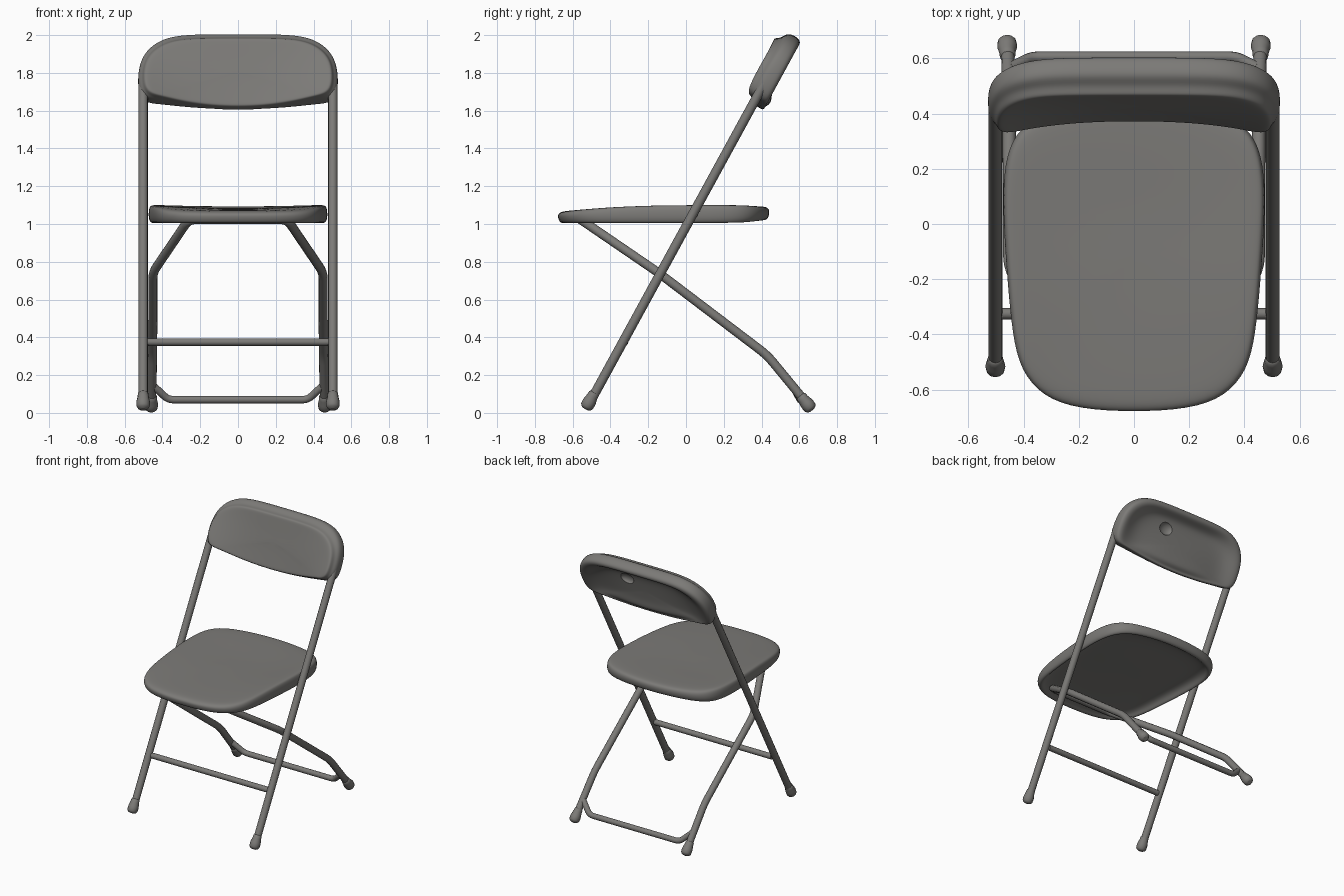
import bpy
import bmesh
from mathutils import Vector

cube = bpy.data.objects.get("Cube")
if cube:
    bpy.data.objects.remove(cube, do_unlink=True)

GREY = (0.2, 0.195, 0.185, 1)
grey = bpy.data.materials.new("warm grey")
grey.use_nodes = True
grey.diffuse_color = GREY
grey.node_tree.nodes["Principled BSDF"].inputs["Base Color"].default_value = GREY


def activate(ob):
    bpy.ops.object.select_all(action='DESELECT')
    ob.select_set(True)
    bpy.context.view_layer.objects.active = ob


def tube(name, points, radius, scales=None):
    """Round tube along a path, optionally tapered."""
    cu = bpy.data.curves.new(name, 'CURVE')
    cu.dimensions = '3D'
    cu.bevel_depth = radius
    cu.bevel_resolution = 4
    cu.use_fill_caps = True
    sp = cu.splines.new('POLY')
    sp.points.add(len(points) - 1)
    for i, p in enumerate(points):
        sp.points[i].co = (*p, 1)
        sp.points[i].radius = scales[i] if scales else 1
    ob = bpy.data.objects.new(name, cu)
    bpy.context.collection.objects.link(ob)
    cu.materials.append(grey)
    activate(ob)
    bpy.ops.object.convert(target='MESH')
    bpy.ops.object.shade_smooth_by_angle(angle=0.9)


def rounded(points, cut=0.05):
    """Soften the inner corners of a path."""
    pts = [Vector(p) for p in points]
    out = [pts[0]]
    for a, b, c in zip(pts, pts[1:], pts[2:]):
        p, q = b + (a - b).normalized() * cut, b + (c - b).normalized() * cut
        out += [p.lerp(b, t).lerp(b.lerp(q, t), t) for t in (0, .25, .5, .75, 1)]
    return out + [pts[-1]]


def foot(name, tip, toward):
    """Rubber cap: bulb at the ground, tapering up the leg."""
    tip = Vector(tip)
    d = (Vector(toward) - tip).normalized()
    steps = (0, .006, .016, .035, .05, .075, .095, .1)
    tube(name, [tip + d * s for s in steps], 0.036,
         (.4, .75, .95, 1, .97, .82, .78, .6))


def mirrored(half):
    """Complete a half outline that starts and ends on the centre line."""
    return half + [(-x, v) for x, v in reversed(half[1:-1])]


def shell(name, rings):
    """Skin rings of points; the first and last are closed with a fan."""
    bm = bmesh.new()
    rows = [[bm.verts.new(p) for p in r] for r in rings]
    n = len(rows[0])
    for a, b in zip(rows, rows[1:]):
        for i in range(n):
            j = (i + 1) % n
            bm.faces.new((a[i], a[j], b[j], b[i]))
    for r in (rows[0], rows[-1]):
        mid = bm.verts.new(sum((v.co for v in r), Vector()) / n)
        for i in range(n):
            bm.faces.new((r[i], r[(i + 1) % n], mid))
    bmesh.ops.recalc_face_normals(bm, faces=bm.faces)
    me = bpy.data.meshes.new(name)
    bm.to_mesh(me)
    bm.free()
    me.materials.append(grey)
    ob = bpy.data.objects.new(name, me)
    bpy.context.collection.objects.link(ob)
    activate(ob)
    bpy.ops.object.shade_smooth()
    mod = ob.modifiers.new("smooth", 'SUBSURF')
    mod.levels = mod.render_levels = 2
    return ob


# Seat: dished moulded shell with a turned-down rim and shallow hollow underside
seat_outline = mirrored([(0, -.68), (.2, -.67), (.33, -.625), (.41, -.53),
                         (.44, -.4), (.458, -.2), (.472, 0), (.474, .18),
                         (.445, .31), (.36, .39), (.2, .43), (0, .445)])


def seat_top(x, y):
    dip = .02 * (1 - (x / .48) ** 2) * max(0, 1 - ((y + .1) / .55) ** 2)
    return 1.104 - .037 * max(0, (-y - .1) / .57) ** 2 - .07 * max(0, y - .3) - dip


def seat_ring(k, drop=None, z=0):
    ring = []
    for x, y in seat_outline:
        x, y = x * k, -.1 + (y + .1) * k
        low = z + .13 * max(0, y - .3)
        ring.append((x, y, low if drop is None else seat_top(x, y) - drop))
    return ring


shell("seat", [seat_ring(.3, 0), seat_ring(.6, 0), seat_ring(.85, 0),
               seat_ring(.96, .001), seat_ring(.995, .011), seat_ring(1.006, z=1.042),
               seat_ring(.987, z=1.006), seat_ring(.94, z=1.003), seat_ring(.9, .046),
               seat_ring(.6, .044), seat_ring(.3, .044)])

# Backrest frame: s runs up the leaning legs, d points forward out of them
UP, OUT = Vector((0, .4796, .8775)), Vector((0, -.8775, .4796))
LEG_D = .473


def lean(x, s, d):
    return Vector((x, 0, 0)) + UP * s + OUT * d


back_outline = mirrored([(0, 1.602), (.15, 1.606), (.3, 1.618), (.42, 1.634),
                         (.495, 1.64), (.528, 1.68), (.532, 1.78), (.518, 1.87),
                         (.475, 1.945), (.40, 2.0), (.3, 2.024), (.15, 2.028),
                         (0, 2.028)])


def front_d(x, s):
    rise = min(1, max(0, (s - 1.59) / .38))
    return .544 - .092 * (1 - min(1, abs(x / .5) ** 2.5)) * (1 - rise)


def back_ring(k=1, inset=0, offset=0, d=None):
    ring = []
    for x, s in back_outline:
        x *= 1 - inset
        s -= inset * max(0, (s - 1.7) / .33)
        x, s = x * k, 1.79 + (s - 1.79) * k
        ring.append(lean(x, s, front_d(x, s) - offset if d is None else d))
    return ring


backrest = shell("backrest", [
    back_ring(.3, .065), back_ring(.6, .065), back_ring(.85, .065),
    back_ring(.97, .065), back_ring(1, .06, .007), back_ring(1, .045, .035),
    back_ring(1, .005, .05), back_ring(1, 0, d=.445), back_ring(1, .008, d=.416),
    back_ring(.96, .02, d=.406), back_ring(.9, .03, d=.414),
    back_ring(.75, .04, .078), back_ring(.5, .04, .068), back_ring(.25, .04, .066)])

# Oval finger recess in the rear of the backrest, off to one side
bpy.ops.mesh.primitive_uv_sphere_add(segments=24, ring_count=12, radius=1)
cutter = bpy.context.object
cutter.name = "recess_cutter"
cutter.scale = (.055, .03, .045)
cutter.location = lean(.135, 1.865, front_d(.135, 1.865) - .075)
cutter.rotation_euler = (-.5, 0, 0)
cutter.data.materials.append(grey)
cutter.hide_render = True
cut = backrest.modifiers.new("recess", 'BOOLEAN')
cut.operation = 'DIFFERENCE'
cut.object = cutter
activate(backrest)
for m in [m.name for m in backrest.modifiers]:
    bpy.ops.object.modifier_apply(modifier=m)
bpy.data.objects.remove(cutter, do_unlink=True)
bpy.ops.object.shade_smooth_by_angle(angle=0.7)

# Legs and feet on both sides
for side, sx in (("left", 1), ("right", -1)):
    x = .502 * sx
    tube(f"{side}_front_leg", [lean(x, -.19, LEG_D), lean(x, 1.77, LEG_D)], .025)
    foot(f"{side}_front_foot", lean(x, -.238, LEG_D + .004), lean(x, 1, LEG_D))
    foot(f"{side}_rear_foot", (.46 * sx, .668, .014), (.452 * sx, .43, .31))

# Rear leg frame: one bent tube passing under the front of the seat
half = [(.458, .64, .05), (.452, .43, .305), (.45, -.15, .745), (.26, -.56, 1.025)]
path = half + [(-x, y, z) for x, y, z in reversed(half)]
tube("rear_leg_frame", rounded(path), .024)

# Cross bars between the legs
tube("front_cross_bar", [(-.48, -.325, .375), (.48, -.325, .375)], .02)
tube("rear_floor_bar", rounded([(-.45, .565, .145), (-.37, .605, .07),
                                (.37, .605, .07), (.45, .565, .145)], .03), .02)
